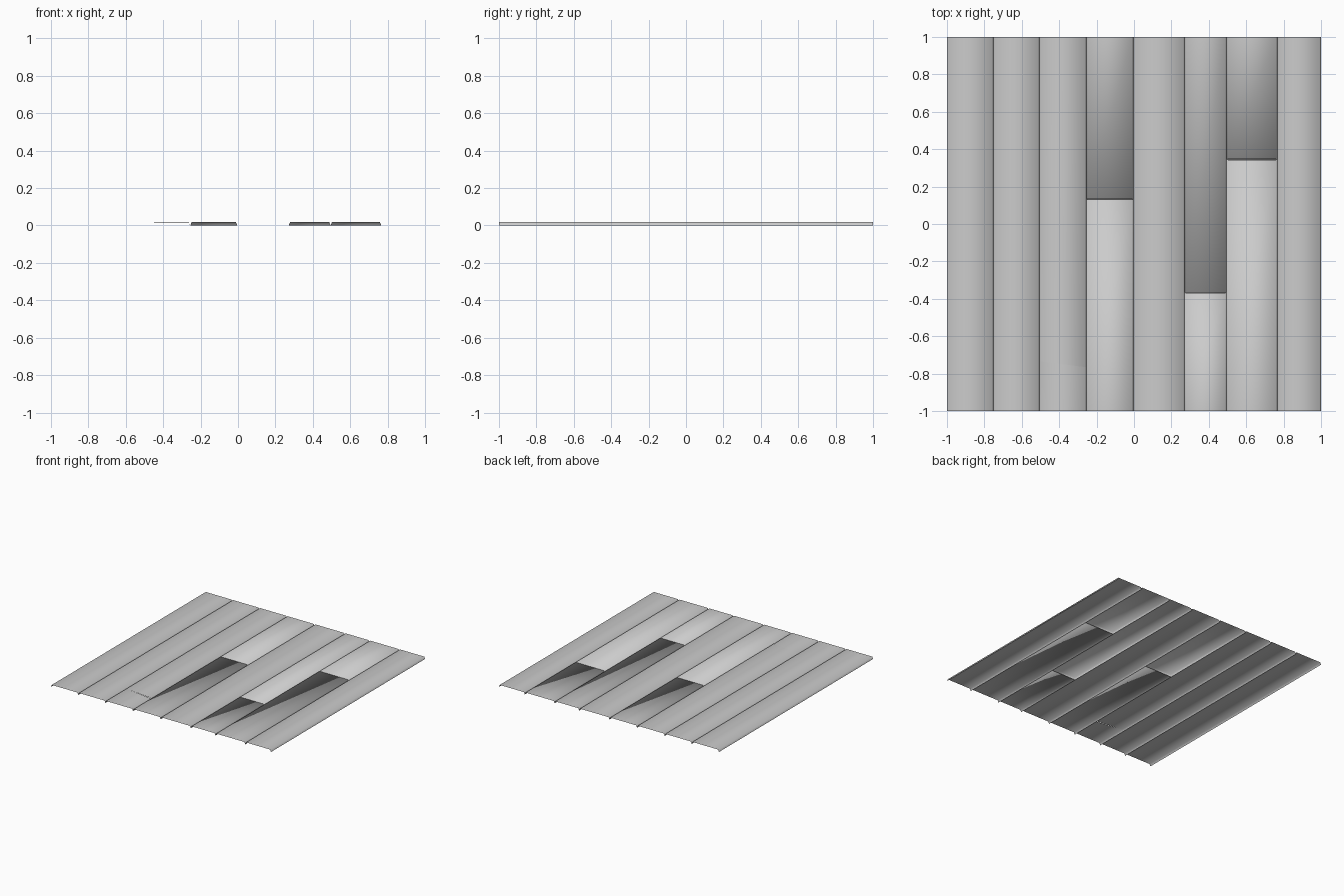
import bpy

if "Cube" in bpy.data.objects:
    bpy.data.objects.remove(bpy.data.objects["Cube"])

TOP, BOTTOM = 0.018, 0.0
BEVEL = 0.007      # sideways slope of the long plank edges
END = 0.003        # slope of the butt-joint ends


def add_mesh(name, verts, faces):
    mesh = bpy.data.meshes.new(name)
    mesh.from_pydata(verts, [], faces)
    mesh.update()
    obj = bpy.data.objects.new(name, mesh)
    bpy.context.collection.objects.link(obj)
    mesh.polygons.foreach_set("use_smooth", [True] * len(mesh.polygons))
    return obj


def plank(name, x0, x1, y0, y1, cap_front=False, cap_back=False):
    """Open-bottomed board: top, two sloped sides and optional joint ends."""
    f = END if cap_front else 0
    b = END if cap_back else 0
    verts = [(x0, y0, BOTTOM), (x1, y0, BOTTOM), (x1, y1, BOTTOM), (x0, y1, BOTTOM),
             (x0 + BEVEL, y0 + f, TOP), (x1 - BEVEL, y0 + f, TOP),
             (x1 - BEVEL, y1 - b, TOP), (x0 + BEVEL, y1 - b, TOP)]
    faces = [(4, 5, 6, 7), (1, 2, 6, 5), (3, 0, 4, 7)]
    if cap_front:
        faces.append((0, 1, 5, 4))
    if cap_back:
        faces.append((2, 3, 7, 6))
    return add_mesh(name, verts, faces)


# Plank boundaries and the butt joints by plank index
edges = [-1, -0.752, -0.506, -0.255, -0.004, 0.271, 0.495, 0.766, 1]
joints = {3: 0.132, 5: -0.367, 6: 0.345}
CRACKED = 2

for i, (x0, x1) in enumerate(zip(edges, edges[1:])):
    if i in joints:
        y = joints[i]
        plank(f"plank_{i + 1}_front", x0, x1, -1, y, cap_back=True)
        plank(f"plank_{i + 1}_back", x0, x1, y, 1, cap_front=True)
    elif i == CRACKED:
        # Plank with a slanted crack and a slightly sunken front piece
        back = plank("plank_3_back", x0, x1, -0.75, 1)
        front = plank("plank_3_front", x0, x1, -1, -0.75)
        for obj, ids in ((back, (0, 4, 1, 5)), (front, (3, 7, 2, 6))):
            for n, v in enumerate(ids):
                obj.data.vertices[v].co.y = -0.735 if n < 2 else -0.765
        front.data.vertices[6].co.z -= 0.003
    else:
        plank(f"plank_{i + 1}", x0, x1, -1, 1)
